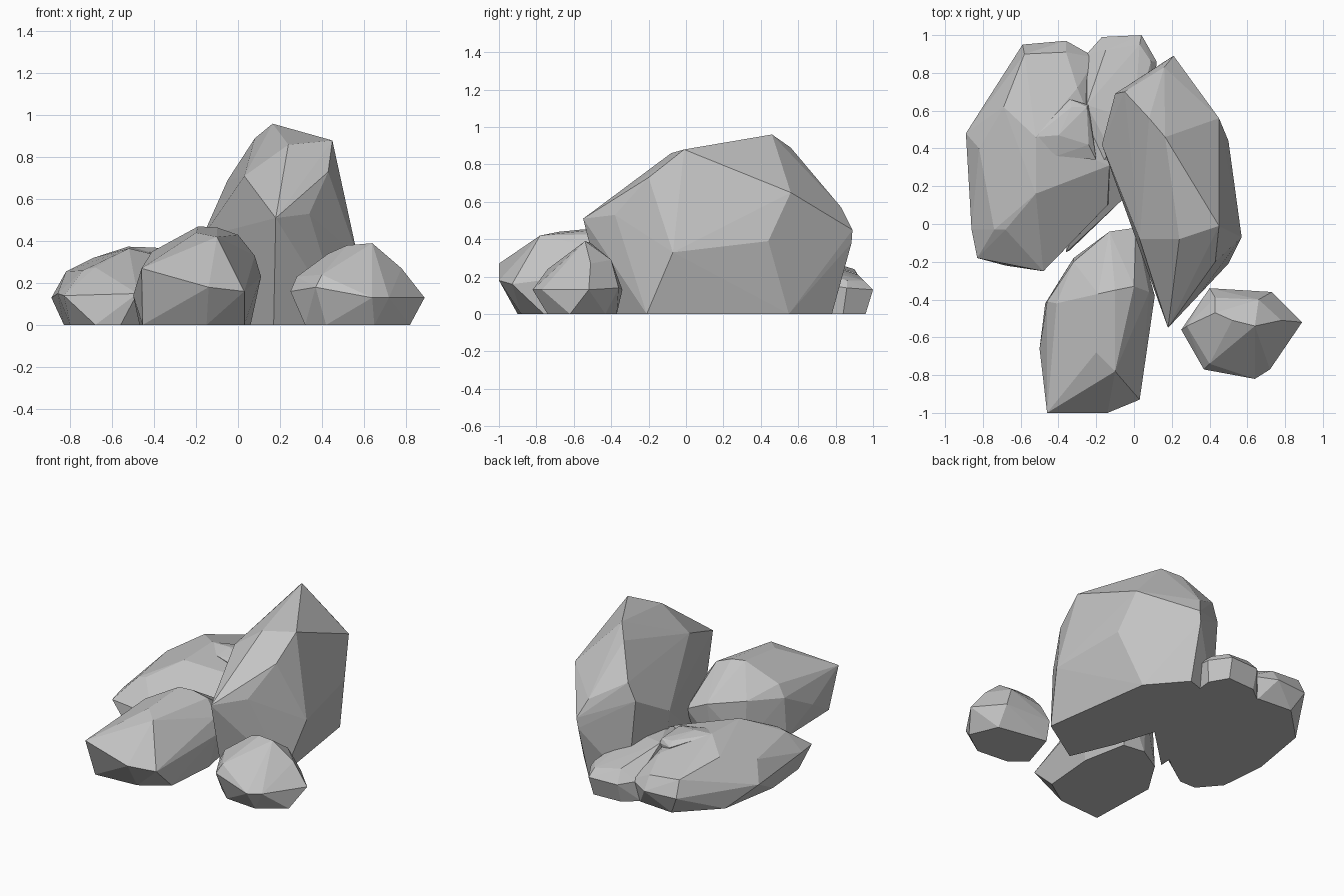
import bpy, bmesh, math

# One flat stone colour for the whole cluster
stone = bpy.data.materials.new("grey_stone")
stone.diffuse_color = (0.55, 0.55, 0.55, 1.0)


def rock(name, girdle, crown, foot):
    """Faceted boulder: convex skin over a footprint, widest ring and crown."""
    bm = bmesh.new()
    for p in girdle + crown + [(x, y, 0.0) for x, y in foot]:
        bm.verts.new(p)
    bmesh.ops.convex_hull(bm, input=bm.verts[:])
    bmesh.ops.delete(bm, geom=[v for v in bm.verts if not v.link_faces], context='VERTS')
    bmesh.ops.dissolve_limit(bm, angle_limit=math.radians(2),
                             verts=bm.verts[:], edges=bm.edges[:])
    bmesh.ops.recalc_face_normals(bm, faces=bm.faces[:])
    mesh = bpy.data.meshes.new(name)
    bm.to_mesh(mesh)
    bm.free()
    mesh.materials.append(stone)
    bpy.context.collection.objects.link(bpy.data.objects.new(name, mesh))


# Tall leaning boulder
rock("tall_boulder",
     [(0.18, -0.55, 0.51), (0.34, -0.38, 0.53), (0.57, -0.07, 0.33), (0.50, 0.44, 0.39),
      (0.21, 0.89, 0.45), (0.20, 0.885, 0.38), (-0.10, 0.69, 0.57), (-0.17, 0.42, 0.42),
      (-0.01, -0.02, 0.36)],
     [(0.43, -0.20, 0.73), (0.45, -0.01, 0.88), (0.24, -0.08, 0.86), (0.165, 0.46, 0.96),
      (0.08, 0.56, 0.89), (-0.05, 0.70, 0.69), (0.16, 0.83, 0.57), (0.45, 0.56, 0.65),
      (0.03, -0.08, 0.71)],
     [(0.17, -0.42), (0.50, -0.21), (0.39, 0.55), (0.19, 0.78), (-0.05, 0.70), (-0.13, 0.42),
      (0.05, -0.14)])

# Broad low boulder on the left
rock("wide_boulder",
     [(-0.83, -0.18, 0.14), (-0.48, -0.25, 0.15), (-0.38, -0.13, 0.14), (-0.14, 0.10, 0.18),
      (-0.13, 0.31, 0.27), (-0.20, 0.88, 0.14), (-0.36, 0.97, 0.13), (-0.59, 0.95, 0.13),
      (-0.89, 0.48, 0.13), (-0.86, -0.03, 0.15)],
     [(-0.74, -0.03, 0.26), (-0.68, -0.03, 0.275), (-0.52, 0.16, 0.365), (-0.82, 0.40, 0.255),
      (-0.69, 0.62, 0.32), (-0.58, 0.90, 0.24), (-0.52, 0.46, 0.375), (-0.36, 0.40, 0.335),
      (-0.30, 0.72, 0.28), (-0.36, 0.91, 0.22)],
     [(-0.80, -0.08), (-0.68, -0.22), (-0.56, -0.22), (-0.40, -0.11), (-0.12, 0.12), (-0.15, 0.80),
      (-0.27, 0.88), (-0.52, 0.90), (-0.76, 0.66), (-0.83, 0.24)])

# Long boulder at the front
rock("front_boulder",
     [(-0.46, -1.00, 0.27), (-0.14, -1.00, 0.18), (0.03, -0.93, 0.16), (0.11, -0.38, 0.23),
      (0.01, -0.02, 0.22), (-0.13, -0.04, 0.28), (-0.32, -0.20, 0.29), (-0.46, -0.41, 0.27),
      (-0.50, -0.66, 0.14)],
     [(-0.10, -0.78, 0.42), (-0.20, -0.68, 0.44), (-0.19, -0.37, 0.47), (-0.10, -0.35, 0.465),
      (0.00, -0.33, 0.43), (0.08, -0.36, 0.33), (-0.41, -0.42, 0.35)],
     [(-0.455, -0.90), (-0.15, -0.88), (0.03, -0.76), (0.06, -0.40), (0.0, -0.10), (-0.15, -0.08),
      (-0.32, -0.18), (-0.47, -0.42)])

# Small round boulder on the right
rock("small_boulder",
     [(0.25, -0.56, 0.16), (0.37, -0.77, 0.18), (0.64, -0.82, 0.13), (0.72, -0.77, 0.13),
      (0.89, -0.52, 0.13), (0.73, -0.36, 0.14), (0.40, -0.34, 0.13)],
     [(0.40, -0.74, 0.24), (0.28, -0.54, 0.23), (0.43, -0.47, 0.34), (0.52, -0.51, 0.38),
      (0.64, -0.54, 0.39), (0.78, -0.51, 0.27), (0.66, -0.40, 0.29), (0.43, -0.39, 0.25)],
     [(0.82, -0.62), (0.65, -0.74), (0.42, -0.72), (0.32, -0.63), (0.40, -0.37), (0.74, -0.43)])

# Low boulder at the back, running under the wide one
rock("back_boulder",
     [(-0.25, 0.90, 0.14), (-0.17, 0.99, 0.13), (0.04, 1.00, 0.13), (0.12, 0.86, 0.14),
      (0.08, 0.45, 0.20), (-0.06, 0.13, 0.14), (-0.36, -0.15, 0.08)],
     [(-0.15, 0.92, 0.21), (0.03, 0.95, 0.18), (0.09, 0.86, 0.18), (-0.25, 0.63, 0.305),
      (-0.13, 0.40, 0.30), (0.0, 0.55, 0.28)],
     [(-0.27, 0.87), (-0.17, 0.95), (0.03, 0.96), (0.10, 0.84), (0.05, 0.40), (-0.05, 0.14),
      (-0.34, -0.14)])

# Stone chip resting on the wide boulder
rock("stone_chip",
     [(-0.53, 0.46, 0.372), (-0.41, 0.36, 0.345), (-0.20, 0.34, 0.30), (-0.24, 0.63, 0.30),
      (-0.34, 0.66, 0.305)],
     [(-0.40, 0.47, 0.37), (-0.33, 0.62, 0.335), (-0.25, 0.62, 0.33), (-0.24, 0.42, 0.335)],
     [(-0.42, 0.45), (-0.25, 0.40), (-0.30, 0.60)])
